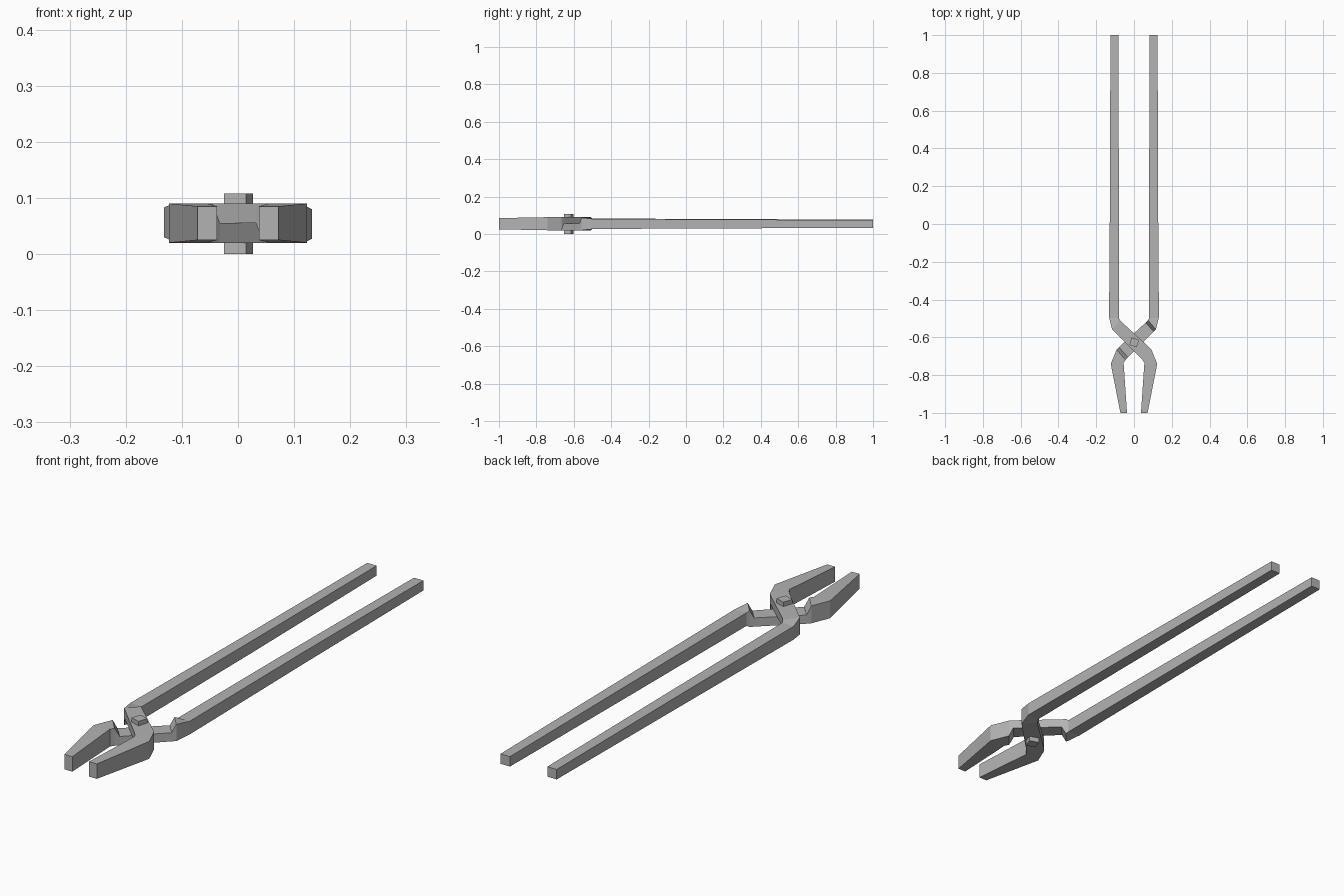
import bpy, bmesh
from math import radians

cube = bpy.data.objects.get("Cube")
if cube:
    bpy.data.objects.remove(cube, do_unlink=True)

# Single forged-metal colour
steel = bpy.data.materials.new("grey steel")
steel.use_nodes = True
colour = (0.45, 0.45, 0.45, 1)
steel.diffuse_color = colour
bsdf = next(n for n in steel.node_tree.nodes if n.type == 'BSDF_PRINCIPLED')
bsdf.inputs["Base Color"].default_value = colour
bsdf.inputs["Roughness"].default_value = 0.7

MID_Z = 0.055

# Stations along one half, jaw tip to handle end:
# x, y of one side; x, y of the other side; bottom and top from mid height
STATIONS = [
    (.072, -1, .037, -1, -.03, .03),             # jaw tip
    (.123, -.74, .055, -.735, -.035, .035),      # jaw shoulder
    (.092, -.665, .045, -.72, -.035, .035),      # top of jaw step
    (.08, -.652, .032, -.705, 0, .035),          # half-thickness crossing
    (-.062, -.522, -.104, -.57, 0, .035),
    (-.074, -.509, -.116, -.558, -.032, .035),   # top of handle step
    (-.08, -.5, -.132, -.495, -.025, .028),      # handle bend
    (-.08, .2, -.127, .2, -.023, .025),
    (-.083, 1, -.125, 1, -.018, .022),           # handle end
]


def tong_half(name, side):
    """Skin a four-sided bar through the stations; side -1 turns it over."""
    bm = bmesh.new()
    rings = []
    for ax, ay, bx, by, low, high in STATIONS:
        corners = [(ax, ay, low), (bx, by, low), (bx, by, high), (ax, ay, high)]
        rings.append([bm.verts.new((side * x, y, MID_Z + side * z))
                      for x, y, z in corners])
    for r, s in zip(rings, rings[1:]):
        for i in range(4):
            j = (i + 1) % 4
            bm.faces.new((r[i], r[j], s[j], s[i]))
    bm.faces.new(rings[0])
    bm.faces.new(rings[-1])
    bmesh.ops.recalc_face_normals(bm, faces=bm.faces)
    mesh = bpy.data.meshes.new(name)
    bm.to_mesh(mesh)
    bm.free()
    mesh.materials.append(steel)
    obj = bpy.data.objects.new(name, mesh)
    bpy.context.collection.objects.link(obj)


tong_half("upper_tong_half", 1)
tong_half("lower_tong_half", -1)

# Square pivot pin through the crossing
bpy.ops.mesh.primitive_cube_add(size=1, location=(0.001, -.627, .054),
                                rotation=(0, 0, radians(-18)))
pin = bpy.context.object
pin.name = "pivot_pin"
pin.scale = (.041, .041, .108)
pin.data.materials.append(steel)
